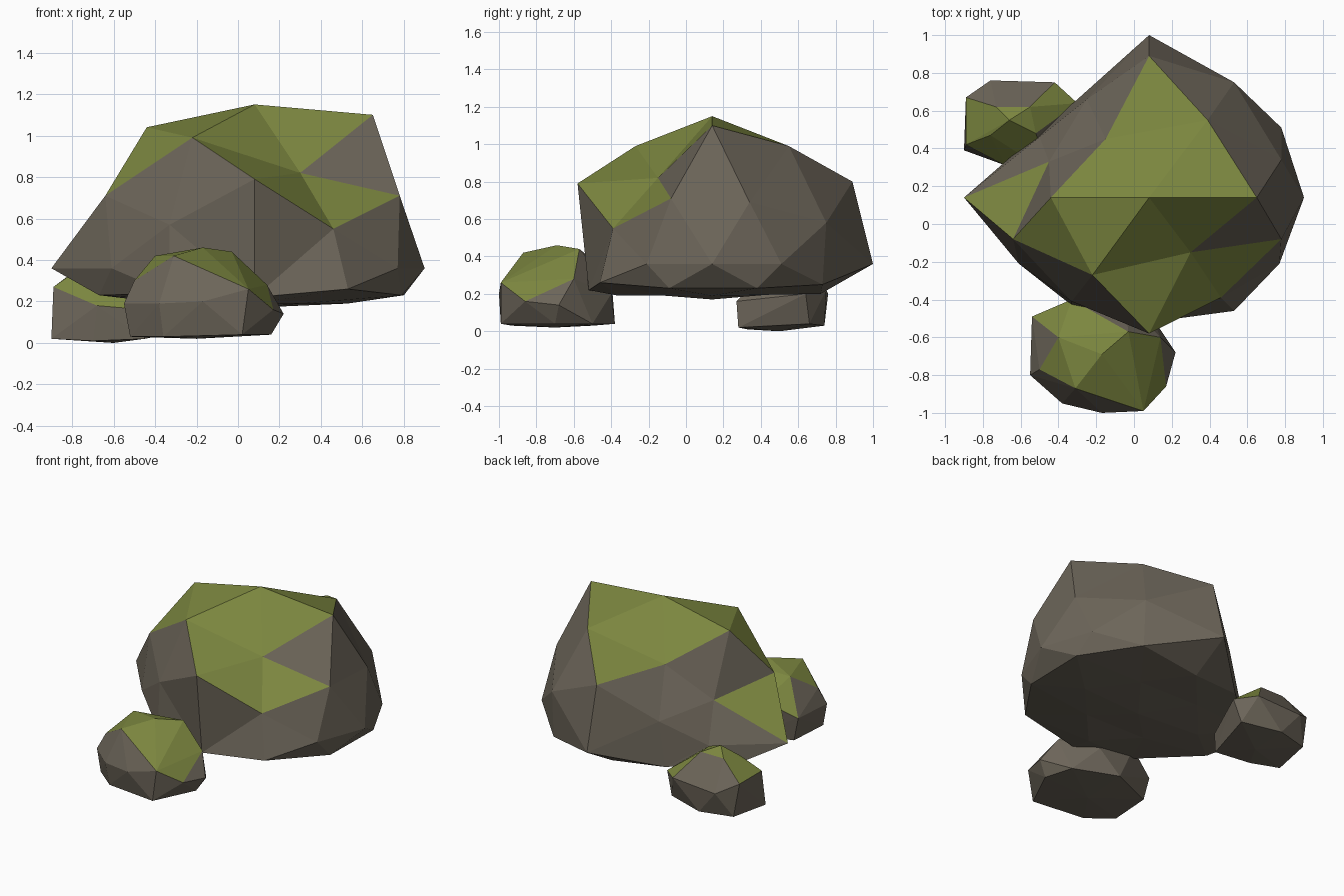
import bpy
import bmesh
from mathutils import Vector

cube = bpy.data.objects.get("Cube")
if cube:
    bpy.data.objects.remove(cube, do_unlink=True)


def make_material(name, color):
    mat = bpy.data.materials.new(name)
    mat.use_nodes = True
    mat.diffuse_color = color
    shader = mat.node_tree.nodes["Principled BSDF"]
    shader.inputs["Base Color"].default_value = color
    shader.inputs["Roughness"].default_value = 0.9
    return mat


stone = make_material("stone", (0.15, 0.13, 0.10, 1))
moss = make_material("moss", (0.20, 0.24, 0.05, 1))


def finish(bm, name, moss_slope=0.62):
    """Turn a bmesh into a flat shaded rock, with moss on its upward faces."""
    bmesh.ops.recalc_face_normals(bm, faces=bm.faces[:])
    bm.normal_update()
    for face in bm.faces:
        face.material_index = int(face.normal.z > moss_slope)
        face.smooth = False
    mesh = bpy.data.meshes.new(name)
    bm.to_mesh(mesh)
    bm.free()
    mesh.materials.append(stone)
    mesh.materials.append(moss)
    obj = bpy.data.objects.new(name, mesh)
    bpy.context.collection.objects.link(obj)


def hull_rock(name, points):
    """A small rock wrapped tightly around its corner points."""
    bm = bmesh.new()
    for p in points:
        bm.verts.new(p)
    result = bmesh.ops.convex_hull(bm, input=bm.verts[:])
    inside = set(result["geom_interior"] + result["geom_unused"])
    loose = [v for v in inside if isinstance(v, bmesh.types.BMVert)]
    bmesh.ops.delete(bm, geom=loose, context="VERTS")
    finish(bm, name)


# Boulder: a bent icosahedron with up, down and rim corners by compass side
corners = {
    "up E": (0.65, 0.14, 1.10), "up W": (-0.44, 0.14, 1.04),
    "up N": (0.08, 0.89, 0.80), "up S": (0.08, -0.58, 0.79),
    "rim NE": (0.78, 0.51, 0.36), "rim NW": (-0.50, 0.46, 0.36),
    "rim SE": (0.77, -0.21, 0.36), "rim SW": (-0.61, -0.21, 0.36),
    "down E": (0.53, 0.14, 0.19), "down W": (-0.42, 0.14, 0.20),
    "down N": (0.08, 0.72, 0.20), "down S": (0.08, -0.36, 0.19),
}

# Boulder: where the middle of an edge is pushed in or out
bends = {
    ("up E", "up W"): (0.08, 0.14, 1.15),
    # Brows
    ("up E", "up N"): (0.39, 0.55, 0.99), ("up W", "up N"): (-0.15, 0.45, 0.84),
    ("up E", "up S"): (0.30, -0.15, 0.82), ("up W", "up S"): (-0.22, -0.27, 0.99),
    # Flanks
    ("up E", "rim NE"): (0.78, 0.34, 0.69), ("up W", "rim NW"): (-0.45, 0.33, 0.62),
    ("up E", "rim SE"): (0.78, -0.08, 0.71), ("up W", "rim SW"): (-0.64, -0.08, 0.71),
    # Cheeks
    ("up N", "rim NE"): (0.53, 0.75, 0.58), ("up N", "rim NW"): (-0.25, 0.66, 0.54),
    ("up S", "rim SE"): (0.46, -0.39, 0.55), ("up S", "rim SW"): (-0.33, -0.41, 0.57),
    # Widest points
    ("rim NE", "rim SE"): (0.90, 0.14, 0.36), ("rim NW", "rim SW"): (-0.90, 0.14, 0.36),
    ("up N", "down N"): (0.08, 1.00, 0.36), ("up S", "down S"): (0.08, -0.52, 0.22),
    # Undercut
    ("down E", "rim NE"): (0.80, 0.38, 0.23), ("down W", "rim NW"): (-0.67, 0.34, 0.24),
    ("down E", "rim SE"): (0.79, -0.09, 0.23), ("down W", "rim SW"): (-0.67, -0.07, 0.23),
    ("down N", "rim NE"): (0.53, 0.73, 0.25), ("down N", "rim NW"): (-0.30, 0.66, 0.23),
    ("down S", "rim SE"): (0.53, -0.46, 0.26), ("down S", "rim SW"): (-0.33, -0.43, 0.24),
    ("down E", "down W"): (0.08, 0.14, 0.17),
}

bm = bmesh.new()
verts = {name: bm.verts.new(co) for name, co in corners.items()}
middles = {frozenset(edge): bm.verts.new(co) for edge, co in bends.items()}


def middle(a, b):
    """The shared vertex halfway along an edge, straight unless it is bent."""
    key = frozenset((a, b))
    if key not in middles:
        halfway = Vector(corners[a]).lerp(Vector(corners[b]), 0.5)
        middles[key] = bm.verts.new(halfway)
    return middles[key]


def facet(a, b, c):
    """One big triangle, split into four."""
    ab, bc, ca = middle(a, b), middle(b, c), middle(c, a)
    bm.faces.new((verts[a], ab, ca))
    bm.faces.new((verts[b], bc, ab))
    bm.faces.new((verts[c], ca, bc))
    bm.faces.new((ab, bc, ca))


for level in ("up ", "down "):
    for end in "NS":
        facet(level + "E", level + "W", level + end)
    for side in "EW":
        facet(level + side, "rim N" + side, "rim S" + side)
        for end in "NS":
            facet(level + side, level + end, "rim " + end + side)
for side in "EW":
    for end in "NS":
        facet("up " + end, "down " + end, "rim " + end + side)
finish(bm, "boulder")

# Small rock at the front: crown, waist, then foot corners
hull_rock("front_rock", [
    (-0.17, -0.69, 0.46), (-0.03, -0.57, 0.44), (-0.40, -0.60, 0.42),
    (-0.31, -0.87, 0.42), (-0.08, -0.82, 0.37), (0.05, -0.99, 0.26),
    (0.14, -0.60, 0.28), (0.22, -0.68, 0.14), (0.17, -0.86, 0.16),
    (-0.54, -0.49, 0.20), (-0.55, -0.80, 0.19), (-0.38, -0.95, 0.19),
    (-0.17, -1.00, 0.20), (-0.33, -0.40, 0.30), (-0.05, -0.40, 0.20),
    (-0.50, -0.77, 0.30), (0.16, -0.70, 0.04), (0.02, -0.99, 0.04),
    (-0.52, -0.80, 0.03), (-0.36, -0.93, 0.03), (-0.50, -0.50, 0.03),
    (-0.20, -0.38, 0.04), (0.10, -0.50, 0.04), (-0.20, -0.70, 0.02),
])

# Small rock at the back: crown, waist, then foot corners
hull_rock("back_rock", [
    (-0.66, 0.55, 0.44), (-0.73, 0.62, 0.39), (-0.55, 0.62, 0.39),
    (-0.76, 0.47, 0.36), (-0.52, 0.48, 0.37), (-0.89, 0.67, 0.27),
    (-0.42, 0.75, 0.22), (-0.76, 0.76, 0.20), (-0.30, 0.64, 0.20),
    (-0.89, 0.42, 0.27), (-0.45, 0.27, 0.16), (-0.68, 0.31, 0.18),
    (-0.90, 0.39, 0.02), (-0.70, 0.33, 0.01), (-0.45, 0.28, 0.02),
    (-0.85, 0.68, 0.03), (-0.62, 0.74, 0.03), (-0.35, 0.66, 0.04),
    (-0.60, 0.50, 0.00),
])
